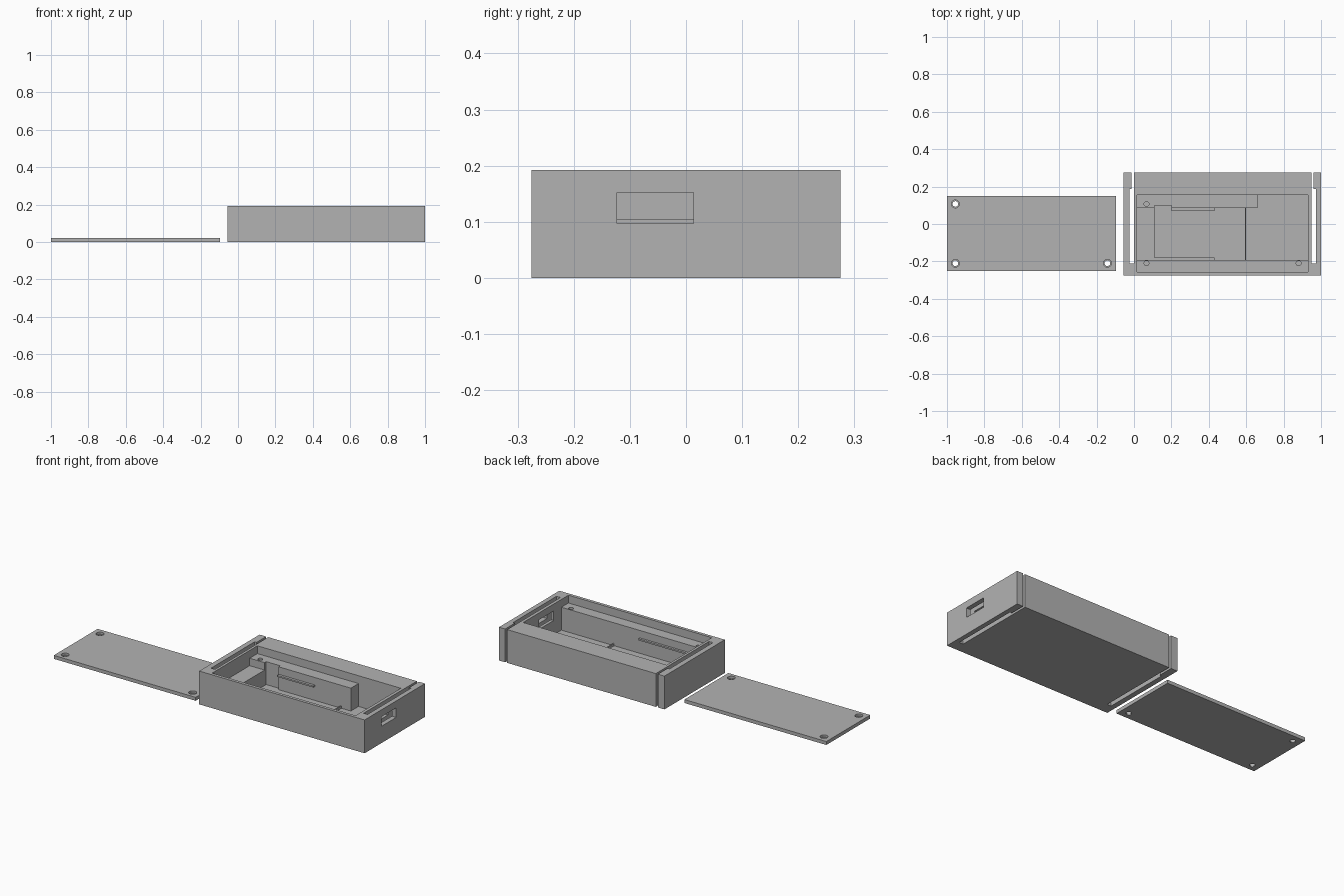
import bpy, bmesh, math

if "Cube" in bpy.data.objects:
    bpy.data.objects.remove(bpy.data.objects["Cube"])

grey = bpy.data.materials.new("plain grey")
grey.diffuse_color = (0.45, 0.45, 0.45, 1)
grey.use_nodes = True
grey.node_tree.nodes["Principled BSDF"].inputs["Base Color"].default_value = grey.diffuse_color


def prism(name, points, z0, z1):
    """Extrude a flat outline from z0 up to z1."""
    bm = bmesh.new()
    face = bm.faces.new([bm.verts.new((x, y, z0)) for x, y in points])
    up = bmesh.ops.extrude_face_region(bm, geom=[face])["geom"]
    for v in up:
        if isinstance(v, bmesh.types.BMVert):
            v.co.z = z1
    bmesh.ops.recalc_face_normals(bm, faces=bm.faces)
    mesh = bpy.data.meshes.new(name)
    bm.to_mesh(mesh)
    bm.free()
    ob = bpy.data.objects.new(name, mesh)
    bpy.context.collection.objects.link(ob)
    mesh.materials.append(grey)
    return ob


def block(name, x0, x1, y0, y1, z0, z1):
    return prism(name, [(x0, y0), (x1, y0), (x1, y1), (x0, y1)], z0, z1)


def hole(x, y, r, z0, z1, n=24):
    pts = [(x + r * math.cos(i * math.tau / n), y + r * math.sin(i * math.tau / n)) for i in range(n)]
    return prism("hole_cutter", pts, z0, z1)


def cut(target, cutters):
    """Subtract each cutter in turn, bake the result and remove the cutters."""
    for c in cutters:
        c.hide_render = True
        m = target.modifiers.new("cut", "BOOLEAN")
        m.operation, m.solver, m.object = "DIFFERENCE", "EXACT", c
    deps = bpy.context.evaluated_depsgraph_get()
    deps.update()
    mesh = bpy.data.meshes.new_from_object(target.evaluated_get(deps))
    target.modifiers.clear()
    target.data = mesh
    for c in cutters:
        bpy.data.objects.remove(c)


# Case body with stepped cavity, strap slots and side window
case = block("case_body", -0.055, 1, -0.275, 0.275, 0, 0.192)
floor_outline = [(0.11, -0.193), (0.93, -0.193), (0.93, 0.155), (0.66, 0.155),
                 (0.66, 0.085), (0.2, 0.085), (0.2, 0.1), (0.11, 0.1)]
cutters = [
    block("lid_recess", 0.015, 0.93, -0.257, 0.155, 0.147, 0.3),
    block("shelf_recess", 0.015, 0.15, -0.193, 0.085, 0.104, 0.25),
    prism("deep_pocket", floor_outline, 0.015, 0.26),
    block("window", 0.9, 1.1, -0.123, 0.013, 0.097, 0.152),
]
for x0, wide, thin in ((-0.025, (0, 0.025), (0.012, 0.025)), (0.948, (0, 0.025), (0, 0.013))):
    slot = [(x0 + wide[0], -0.21), (x0 + wide[1], -0.21), (x0 + wide[1], 0.187),
            (x0 + thin[1], 0.187), (x0 + thin[1], 0.4), (x0 + thin[0], 0.4),
            (x0 + thin[0], 0.187), (x0 + wide[0], 0.187)]
    # drop doubled points where the thin part is flush with the wide part
    slot = [p for i, p in enumerate(slot) if p != slot[i - 1]]
    cutters.append(prism("strap_slot", slot, -0.1, 0.4))
screws = [(0.067, 0.107), (0.067, -0.21), (0.88, -0.21)]
cutters += [hole(x, y, 0.013, 0.04, 0.2) for x, y in screws]
cut(case, cutters)

# Ribs inside the pocket
block("back_rib", 0.2, 0.43, 0.07, 0.087, 0.095, 0.104)
block("front_rib", 0.11, 0.43, -0.195, -0.18, 0.095, 0.104)
block("floor_rib", 0.593, 0.6, -0.195, 0.087, 0.012, 0.028)

# Loose lid with countersunk screw holes
lid = block("lid", -1, -0.095, -0.25, 0.15, 0, 0.02)
lid_cutters = []
for x, y in screws:
    lid_cutters += [hole(x - 1.022, y, 0.015, -0.1, 0.1), hole(x - 1.022, y, 0.021, 0.008, 0.11)]
cut(lid, lid_cutters)
